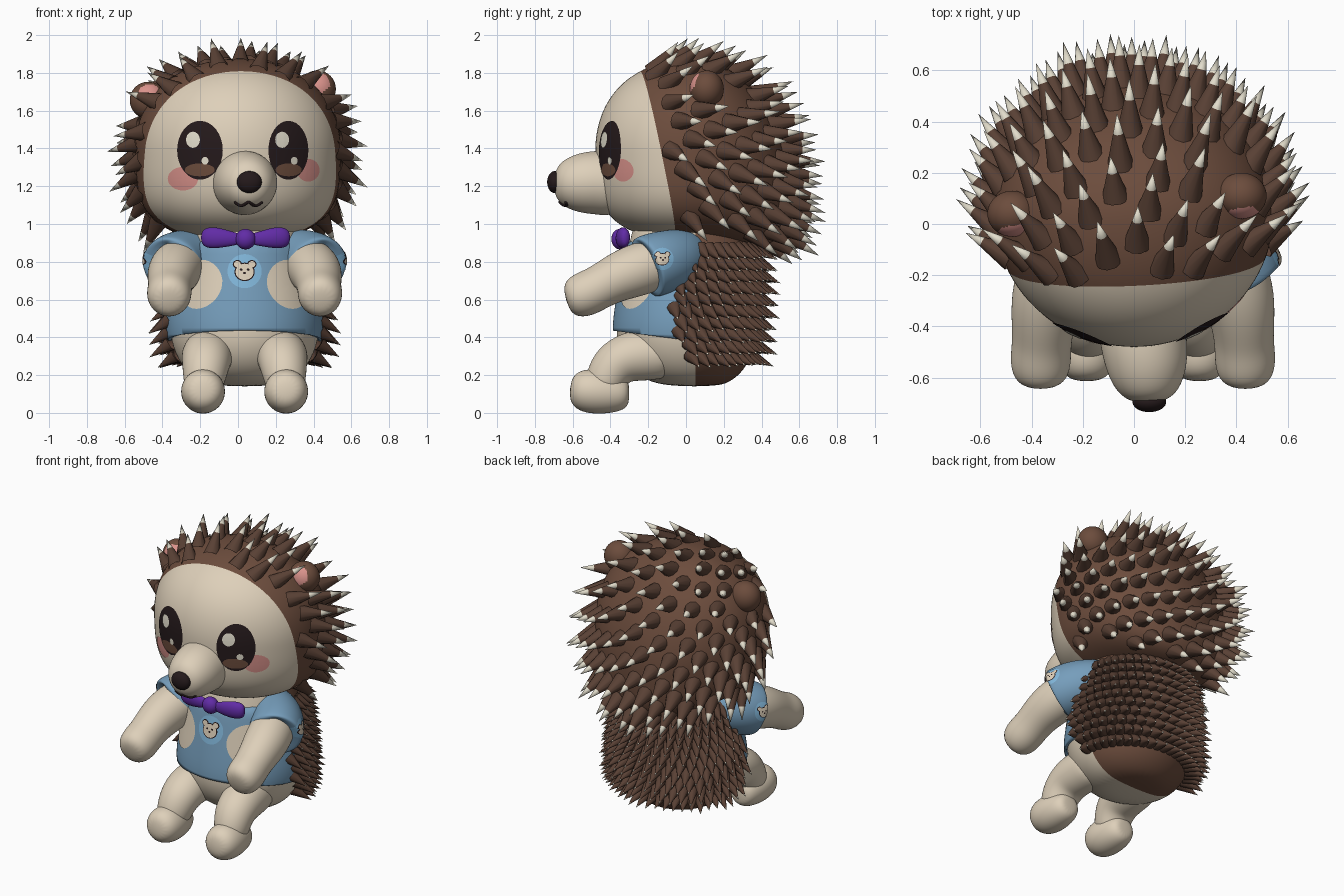
import bpy, bmesh, math, random
from mathutils import Vector as V
from mathutils.bvhtree import BVHTree

random.seed(4)
if "Cube" in bpy.data.objects:
    bpy.data.objects.remove(bpy.data.objects["Cube"])


def material(name, *rgb):
    m = bpy.data.materials.new(name)
    m.use_nodes = True
    m.diffuse_color = (*rgb, 1)
    m.node_tree.nodes["Principled BSDF"].inputs["Base Color"].default_value = (*rgb, 1)
    return m


cream = material("cream fur", .73, .63, .49)
brown = material("brown fur", .15, .073, .046)
dark_brown = material("quill brown", .1, .052, .035)
pale = material("pale tips", .76, .72, .6)
blue = material("shirt blue", .18, .34, .5)
sky = material("badge blue", .22, .47, .7)
pink = material("pink", .7, .29, .26)
dark = material("near black", .018, .01, .011)
purple = material("bow purple", .12, .025, .38)
CX = .035  # body axis


def new(name, bm, *mats):
    bmesh.ops.recalc_face_normals(bm, faces=bm.faces)
    me = bpy.data.meshes.new(name)
    bm.to_mesh(me)
    bm.free()
    for m in mats:
        me.materials.append(m)
    me.shade_smooth()
    ob = bpy.data.objects.new(name, me)
    bpy.context.collection.objects.link(ob)
    return ob


def ball(name, c, r, *mats, rule=None):
    bm = bmesh.new()
    bmesh.ops.create_uvsphere(bm, u_segments=40, v_segments=28, radius=1)
    for f in bm.faces:
        f.material_index = int(bool(rule and rule(f.calc_center_median())))
    for v in bm.verts:
        v.co = V(c) + V(a * b for a, b in zip(v.co, r))
    return new(name, bm, *mats)


def loft(name, rings, mat, sides=16):
    """Skin a list of (centre, u axis, v axis) ellipses."""
    bm = bmesh.new()
    loops = []
    for c, u, v in rings:
        ts = [math.tau * k / sides for k in range(sides)]
        loops.append([bm.verts.new(c + u * math.cos(t) + v * math.sin(t)) for t in ts])
    for a, b in zip(loops, loops[1:]):
        for k in range(sides):
            j = (k + 1) % sides
            bm.faces.new((a[k], a[j], b[j], b[k]))
    bm.faces.new(loops[0])
    bm.faces.new(loops[-1])
    ob = new(name, bm, mat)
    ob.modifiers.new("smooth", "SUBSURF").levels = 2
    ob.modifiers["smooth"].render_levels = 2
    return ob


def tube(name, pts, mat, flat=1):
    """Round limb through (x, y, z, radius) points."""
    rings = []
    for i, p in enumerate(pts):
        t = V(pts[min(i + 1, len(pts) - 1)][:3]) - V(pts[max(i - 1, 0)][:3])
        up = V((0, 0, 1)) if abs(t.z) < .8 * t.length else V((0, -1, 0))
        u = t.cross(up).normalized()
        rings.append((V(p[:3]), u * p[3] * flat, u.cross(t).normalized() * p[3]))
    return loft(name, rings, mat)


def cut(ob, co, no, mat=None):
    """Slice by a plane; recolour the positive side, or delete it."""
    me = bpy.data.meshes.new_from_object(ob.evaluated_get(bpy.context.evaluated_depsgraph_get()))
    ob.modifiers.clear()
    bm = bmesh.new()
    bm.from_mesh(me)
    co, no = V(co), V(no)
    bmesh.ops.bisect_plane(bm, geom=bm.verts[:] + bm.edges[:] + bm.faces[:],
                           plane_co=co, plane_no=no, clear_outer=mat is None)
    if mat:
        me.materials.append(mat)
        for f in bm.faces:
            f.material_index = int((f.calc_center_median() - co).dot(no) > 0)
    bm.to_mesh(me)
    bm.free()
    ob.data = me


def tree(ob):
    bpy.context.view_layer.update()
    return BVHTree.FromObject(ob, bpy.context.evaluated_depsgraph_get())


def patch(name, target, c, r, mat, lift, look=V((0, 1, 0))):
    """Thin oval laid on a surface, projected along look."""
    side = look.cross(V((0, 0, 1)))
    bm = bmesh.new()
    prev = None
    for ring in range(7):
        row = []
        for k in range(32):
            t = math.tau * k / 32
            p = side * (c[0] + r[0] * ring / 6 * math.cos(t))
            p.z = c[1] + r[1] * ring / 6 * math.sin(t)
            hit, n, _, _ = target.ray_cast(p - look * 2, look)
            if hit is None:
                hit, n, _, _ = target.find_nearest(p - look * .4)
            row.append(bm.verts.new(hit + n * lift))
        for k in range(32 if prev else 0):
            j = (k + 1) % 32
            bm.faces.new((prev[k], prev[j], row[j], row[k]))
        prev = row
    bmesh.ops.remove_doubles(bm, verts=bm.verts, dist=1e-5)
    return new(name, bm, mat)


def quill(bm, p, d, length, radius, split):
    """Cone with a pale end beyond the split fraction."""
    q = d.to_track_quat("Z", "Y")
    rows = []
    for h in (0, split):
        rows.append([bm.verts.new(p + q @ V((radius * (1 - h) * math.cos(k * math.tau / 10),
                     radius * (1 - h) * math.sin(k * math.tau / 10), h * length))) for k in range(10)])
    tip = bm.verts.new(p + d * length)
    for k in range(10):
        j = (k + 1) % 10
        bm.faces.new((rows[0][k], rows[0][j], rows[1][j], rows[1][k]))
        bm.faces.new((rows[1][k], rows[1][j], tip)).material_index = 1


# Head with full jowls, sagging toward the back
HR = V((.545, .52, .485))


def head_point(d):
    full = 1 + (.42 if d.z < 0 else .1) * d.z ** 2
    p = V((d.x * HR.x * full, .04 + d.y * HR.y * full, 1.39 + d.z * HR.z))
    p.z -= .6 * max(0, p.y) ** 2
    return p


bm = bmesh.new()
bmesh.ops.create_uvsphere(bm, u_segments=96, v_segments=64, radius=1)
for v in bm.verts:
    v.co = head_point(v.co)
head = new("head", bm, cream)
head_tree = tree(head)
EDGE, EDGE_N = V((0, -.12, 1.2)), V((-.05, 1, .2))
cut(head, EDGE, EDGE_N, brown)

# Ears with pink fronts
EARS = {"right": V((-.475, .04, 1.655)), "left": V((.42, .11, 1.715))}
PINK_DIR = V((.1, -.88, .4)).normalized()
for side, c in EARS.items():
    ball(side + "_ear", c, (.098, .09, .098), brown, pink, rule=lambda p: p.dot(PINK_DIR) > .8)

# Head quills, swept backward and down
bm = bmesh.new()
COUNT = 205
for i in range(COUNT):
    z = 1 - (2 * i + 1) / COUNT
    a = i * math.pi * (3 - math.sqrt(5))
    d = V((math.cos(a) * math.sqrt(1 - z * z), math.sin(a) * math.sqrt(1 - z * z), z))
    p = head_point(d)
    if (p - EDGE).dot(EDGE_N) < .03 or z < -.8 or min((p - e).length for e in EARS.values()) < .13:
        continue
    n = V((d.x / HR.x, d.y / HR.y, d.z / HR.z)).normalized()
    aim = (n * .62 + V((0, .52, -.22))).normalized()
    quill(bm, p - n * .025, aim, random.uniform(.19, .24), .055, .63)
new("head_quills", bm, dark_brown, pale)

# Muzzle, nose and mouth
muzzle = tube("muzzle", [(.03, -.34, 1.21, .16), (.035, -.42, 1.215, .175), (.04, -.48, 1.22, .172),
                         (.05, -.55, 1.218, .164), (.055, -.62, 1.217, .142), (.06, -.68, 1.22, .1),
                         (.06, -.7, 1.22, .03)], cream)
ball("nose", (.06, -.695, 1.222), (.066, .04, .058), dark)
muzzle_tree = tree(muzzle)
mouth = []
for k in range(17):
    t = k / 8 - 1
    at = V((.055 + .075 * t, -2, 1.12 - .022 * abs(math.sin(t * math.pi))))
    hit = muzzle_tree.ray_cast(at, V((0, 1, 0)))[0]
    if hit:
        mouth.append((*hit, .009))
tube("mouth", mouth, dark)

# Eyes and cheeks laid on the face
for side, x, w in (("right", -.2, .12), ("left", .265, .105)):
    patch(side + "_eye", head_tree, (x, 1.39), (w, .155), dark, .004)
    patch(side + "_eye_glow", head_tree, (x, 1.287), (w * .65, .034), brown, .007)
    patch(side + "_eye_shine", head_tree, (x - .035, 1.445), (.036, .042), pale, .009)
    patch(side + "_eye_glint", head_tree, (x + .028, 1.335), (.018, .02), pale, .009)
patch("right_cheek", head_tree, (-.29, 1.24), (.08, .062), pink, .003)
patch("left_cheek", head_tree, (.37, 1.285), (.06, .06), pink, .003)

# Body: height, front, back, half width
BODY = [(.14, -.08, .17, .14), (.17, -.22, .25, .25), (.25, -.32, .33, .34), (.38, -.375, .37, .395),
        (.52, -.365, .38, .4), (.7, -.335, .385, .36), (.85, -.31, .375, .33), (.95, -.29, .34, .29), (1.06, -.26, .26, .25)]


def body_rings(rows, grow=0):
    return [(V((CX, (f + b) / 2, z)), V((w + grow, 0, 0)), V((0, (b - f) / 2 + grow, 0))) for z, f, b, w in rows]


body = loft("body", body_rings(BODY), cream, 32)
cut(body, (0, .05, 0), (0, 1, 0), brown)

# Shirt, open at the back with a sloping hem
shirt = loft("shirt", body_rings(BODY[2:-1], .022), blue, 32)
cut(shirt, (0, .05, 0), (0, 1, 0))
cut(shirt, (0, 0, .385), (0, -.13, -1))
shirt.modifiers.new("cloth", "SOLIDIFY").thickness = .018
shirt_tree = tree(shirt)

# Back quills in rows, drooping
bm = bmesh.new()
for row in range(10):
    z = .305 + row * .063
    lo = max(r for r in range(len(BODY) - 1) if BODY[r][0] <= z)
    s = (z - BODY[lo][0]) / (BODY[lo + 1][0] - BODY[lo][0])
    f, b, w = (BODY[lo][k] * (1 - s) + BODY[lo + 1][k] * s for k in (1, 2, 3))
    start = math.radians(4 - 16 * math.sin(math.pi * row / 9))
    for k in range(23):
        a = start + (math.pi - 2 * start) * (k + row % 2 * .5) / 22.5
        n = V((math.cos(a), math.sin(a), 0))
        p = V((CX + n.x * (w + .01), (f + b) / 2 + n.y * (b - f) / 2, z))
        aim = (n * .62 + V((0, .25, -.4))).normalized()
        quill(bm, p - n * .01, aim, random.uniform(.115, .145), .04, .86)
new("back_quills", bm, dark_brown, pale)


def badge(name, target, x, z, s, look=V((0, 1, 0))):
    """Round badge with a small bear face."""
    patch(name, target, (x, z), (s, s), sky, .003, look)
    for label, mat, extra, lift in (("outline", dark, .07, .005), ("face", cream, 0, .007)):
        for part, dx, dz, r in (("head", 0, -.05, .52), ("ear_a", -.42, .4, .2), ("ear_b", .42, .4, .2)):
            r = (r + extra) * s
            patch(f"{name}_{label}_{part}", target, (x + dx * s, z + dz * s), (r, r * .92), mat, lift, look)
    for part, dx, dz in (("eye_a", -.2, .08), ("eye_b", .2, .08), ("nose", 0, -.12)):
        patch(f"{name}_{part}", target, (x + dx * s, z + dz * s), (.08 * s, .07 * s), dark, .009, look)


badge("chest_badge", shirt_tree, CX, .75, .09)

# Limbs, mirrored about the body axis
for side, m in (("right", -1), ("left", 1)):
    def limb(name, pts, mat):
        return tube(f"{side}_{name}", [(CX + m * x, y, z, r) for x, y, z, r in pts], mat)

    limb("arm", [(.25, 0, .83, .12), (.33, -.12, .8, .14), (.375, -.27, .755, .145), (.39, -.38, .71, .128),
                 (.395, -.46, .665, .117), (.4, -.53, .63, .123), (.4, -.6, .605, .11), (.4, -.635, .595, .06)], cream)
    sleeve = limb("sleeve", [(.16, .03, .84, .1), (.2, .02, .84, .13), (.28, -.04, .82, .16), (.355, -.13, .795, .172),
                             (.385, -.2, .775, .172), (.39, -.215, .77, .165), (.39, -.21, .77, .11)], blue)
    badge(side + "_sleeve_badge", tree(sleeve), m * -.125, .815, .058, V((-m, 0, 0)))
    patch(side + "_arm_opening", shirt_tree, (CX * .8 + m * .025, .68), (.135, .13), cream, .004, V((-m * .6, .8, 0)))
    limb("leg", [(.19, -.06, .31, .12), (.19, -.18, .31, .14), (.2, -.3, .3, .138), (.205, -.385, .255, .128),
                 (.215, -.43, .17, .113), (.22, -.44, .1, .09)], cream)
    limb("foot", [(.22, -.3, .1, .04), (.22, -.315, .1, .085), (.22, -.4, .105, .112), (.22, -.5, .115, .124),
                  (.22, -.58, .122, .104), (.22, -.615, .125, .05)], cream)

    # Bow wing
    tube(side + "_bow_wing", [(.04 + m * x, y, z, r) for x, y, z, r in
                              ((.02, -.345, .92, .028), (.08, -.35, .922, .04), (.15, -.34, .927, .058),
                               (.21, -.325, .928, .056), (.234, -.315, .928, .03))], purple, .6)
ball("bow_knot", (.04, -.35, .92), (.054, .045, .054), purple)
